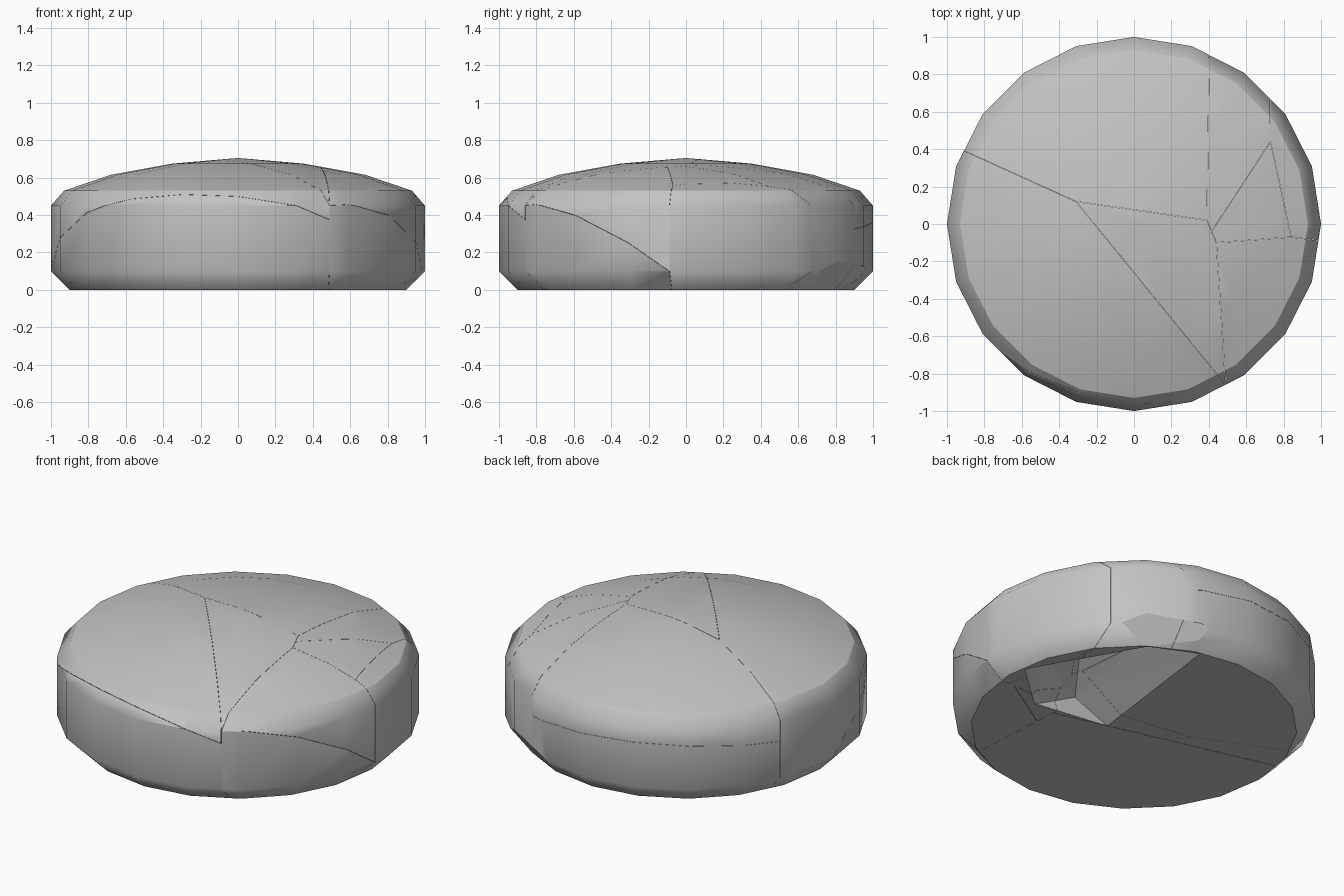
import bpy
import bmesh
import math
from mathutils import Vector

cube = bpy.data.objects.get("Cube")
if cube:
    bpy.data.objects.remove(cube, do_unlink=True)

# Single stone colour
GREY = (0.55, 0.55, 0.55, 1)
stone = bpy.data.materials.new("grey_stone")
stone.use_nodes = True
stone.diffuse_color = GREY
stone.node_tree.nodes["Principled BSDF"].inputs["Base Color"].default_value = GREY

SIDES = 20
RIM = 0.53  # height of the crease between rim and dome
PROFILE = [(0.9, 0), (1, 0.1), (1, 0.45), (0.93, RIM), (0.68, 0.615), (0.35, 0.675)]
TOP = 0.705
GAP = 0.0006  # half the width of a crack


def domed_disc():
    """Chamfered disc with a shallow dome; flat underside, smooth outside."""
    bm = bmesh.new()
    rings = []
    for r, z in PROFILE:
        angles = [2 * math.pi * i / SIDES for i in range(SIDES)]
        rings.append([bm.verts.new((r * math.cos(a), r * math.sin(a), z)) for a in angles])
    apex = bm.verts.new((0, 0, TOP))
    for i in range(SIDES):
        j = (i + 1) % SIDES
        for low, high in zip(rings, rings[1:]):
            bm.faces.new((low[i], low[j], high[j], high[i])).smooth = True
        bm.faces.new((rings[-1][i], rings[-1][j], apex)).smooth = True
    bm.faces.new(rings[0][::-1])
    return bm


def keep_side(bm, point, normal):
    """Keep the part on the negative side of a plane and cap the cut."""
    normal = Vector(normal).normalized()
    geom = bm.verts[:] + bm.edges[:] + bm.faces[:]
    cut = bmesh.ops.bisect_plane(bm, geom=geom, dist=1e-5, plane_co=Vector(point) - normal * GAP,
                                 plane_no=normal, clear_outer=True)
    edges = [e for e in cut["geom_cut"] if isinstance(e, bmesh.types.BMEdge) and e.is_boundary]
    if edges:
        for f in bmesh.ops.holes_fill(bm, edges=edges, sides=0)["faces"]:
            f.smooth = False


def finish(name, bm):
    """Keep flat faces and the rim crease sharp and make the object."""
    bmesh.ops.recalc_face_normals(bm, faces=bm.faces[:])
    for e in bm.edges:
        crease = all(abs(v.co.z - RIM) < 1e-4 for v in e.verts)
        e.smooth = not crease and all(f.smooth for f in e.link_faces)
    mesh = bpy.data.meshes.new(name)
    bm.to_mesh(mesh)
    bm.free()
    mesh.materials.append(stone)
    obj = bpy.data.objects.new(name, mesh)
    bpy.context.collection.objects.link(obj)
    return obj


# Hollow broken out of the underside, as the hull of its floor outline and roof ridge
HOLLOW = [(0.11, -0.08, -0.01), (0.23, 0.86, -0.01), (0.52, 0.725, -0.01),
          (0.88, 0.1, -0.01), (0.6, -0.15, -0.01),
          (0.295, -0.155, 0.15), (0.46, 0.08, 0.25), (0.43, 0.8, 0.16), (0.68, 0.05, 0.16)]
bm = bmesh.new()
for p in HOLLOW:
    bm.verts.new(p)
bmesh.ops.convex_hull(bm, input=bm.verts[:])
hollow = finish("hollow_cutter", bm)
hollow.hide_render = True
hollow.display_type = 'WIRE'
hollow.hide_set(True)

# Chip off the lower back edge: point and outward normal
CHIP = ((0.43, 0.9, 0.15), (0.42, 0.72, -0.55))

# Shared crack corners seen in plan
HUB_LEFT, HUB_MID, HUB_BACK = (-0.31, 0.12), (0.39, 0.02), (0.415, -0.04)
HUB_FRONT, TIP_BACK, TIP_RIGHT = (0.44, -0.1), (0.73, 0.44), (0.84, -0.07)
TIP_FRONT = (0.49, -0.86)
FAR = 1.5
OUT_LEFT, OUT_FRONT, OUT_RIGHT = (-FAR, 0.66), (0.532, -FAR), (FAR, -0.15)
OUT_BACK, OUT_CORNER = (0.41, FAR), (0.72, FAR)

# Sloping cracks: point and upward normal
FRONT_SLOPE = ((0, -0.05, 0), (0.143, 0.55, 1))
BACK_SLOPE = ((0, 0, 0.22), (0.053, -0.141, 1))
a, b, c = Vector((0.5, -0.85, 0.45)), Vector((0.84, -0.52, 0.36)), Vector((0.6, -0.2, 0))
side_normal = (b - a).cross(c - a)
if side_normal.z < 0:
    side_normal.negate()
SIDE_SLOPE = (a, side_normal)

back = [HUB_LEFT, HUB_MID, OUT_BACK, (-FAR, FAR), OUT_LEFT]
front_left = [HUB_LEFT, OUT_LEFT, (-FAR, -FAR), OUT_FRONT, TIP_FRONT]
middle = [HUB_LEFT, TIP_FRONT, HUB_FRONT, HUB_MID]
front_wall = [OUT_LEFT, (-FAR, -FAR), OUT_FRONT, HUB_FRONT, HUB_MID]
back_right = [HUB_MID, HUB_BACK, TIP_BACK, OUT_CORNER, OUT_BACK]
wedge = [HUB_BACK, HUB_FRONT, TIP_RIGHT, TIP_BACK]
right_rim = [TIP_BACK, TIP_RIGHT, OUT_RIGHT, (FAR, FAR), OUT_CORNER]
front_right = [HUB_FRONT, TIP_FRONT, OUT_FRONT, (FAR, -FAR), OUT_RIGHT, TIP_RIGHT]

# Name, counter-clockwise plan outline, sloping crack, and 1 to stay above it or -1 below
PIECES = [
    ("back_upper_piece", back, BACK_SLOPE, 1),
    ("back_lower_piece", back, BACK_SLOPE, -1),
    ("front_left_piece", front_left, FRONT_SLOPE, 1),
    ("middle_piece", middle, FRONT_SLOPE, 1),
    ("front_wall_piece", front_wall, FRONT_SLOPE, -1),
    ("back_right_piece", back_right, None, 0),
    ("wedge_piece", wedge, None, 0),
    ("right_rim_piece", right_rim, None, 0),
    ("front_right_upper_piece", front_right, SIDE_SLOPE, 1),
    ("front_right_lower_piece", front_right, SIDE_SLOPE, -1),
]

for name, outline, slope, side in PIECES:
    bm = domed_disc()
    keep_side(bm, *CHIP)
    for (x0, y0), (x1, y1) in zip(outline, outline[1:] + outline[:1]):
        keep_side(bm, (x0, y0, 0), (y1 - y0, x0 - x1, 0))
    if slope:
        keep_side(bm, slope[0], Vector(slope[1]) * -side)
    piece = finish(name, bm)
    mod = piece.modifiers.new("hollow", 'BOOLEAN')
    mod.operation = 'DIFFERENCE'
    mod.solver = 'EXACT'
    mod.object = hollow
    # Wide faces lead the shading, so the narrow rim and chamfer blend
    shading = piece.modifiers.new("shading", 'WEIGHTED_NORMAL')
    shading.keep_sharp = True
